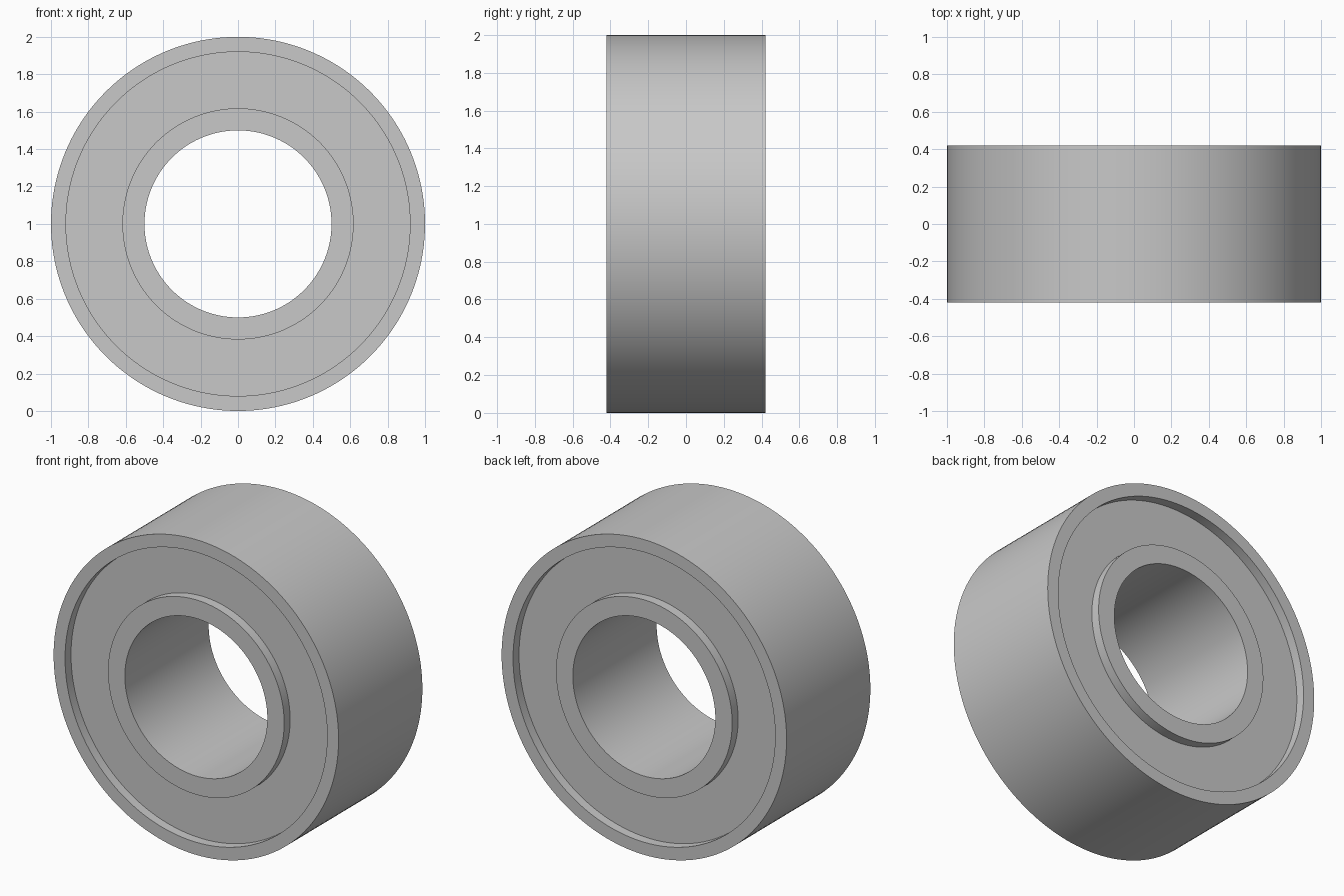
import bpy, bmesh, math

cube = bpy.data.objects.get("Cube")
if cube:
    bpy.data.objects.remove(cube, do_unlink=True)

SEGMENTS = 160
HALF_WIDTH = 0.42
RECESS = 0.06

# Single grey metal
steel = bpy.data.materials.new("steel_grey")
steel.use_nodes = True
grey = (0.58, 0.58, 0.58, 1)
steel.diffuse_color = grey
steel.node_tree.nodes["Principled BSDF"].inputs["Base Color"].default_value = grey


def ring(name, inner, outer, half):
    """Rectangular section revolved around the y axis."""
    bm = bmesh.new()
    section = [(inner, -half), (outer, -half), (outer, half), (inner, half)]
    loops = []
    for i in range(SEGMENTS):
        a = math.tau * i / SEGMENTS
        loops.append([bm.verts.new((r * math.cos(a), y, r * math.sin(a)))
                      for r, y in section])
    for i in range(SEGMENTS):
        here, ahead = loops[i], loops[(i + 1) % SEGMENTS]
        for j in range(4):
            k = (j + 1) % 4
            bm.faces.new((here[j], here[k], ahead[k], ahead[j]))
    bmesh.ops.recalc_face_normals(bm, faces=bm.faces)
    mesh = bpy.data.meshes.new(name)
    bm.to_mesh(mesh)
    bm.free()
    mesh.materials.append(steel)
    obj = bpy.data.objects.new(name, mesh)
    obj.location.z = 1
    bpy.context.collection.objects.link(obj)
    bpy.ops.object.select_all(action='DESELECT')
    obj.select_set(True)
    bpy.context.view_layer.objects.active = obj
    bpy.ops.object.shade_smooth_by_angle(angle=math.radians(30))
    return obj


# Outer and inner races, with the recessed shield seated between them
ring("outer_race", 0.92, 1.0, HALF_WIDTH)
ring("inner_race", 0.5, 0.618, HALF_WIDTH)
ring("shield", 0.61, 0.93, HALF_WIDTH - RECESS)
